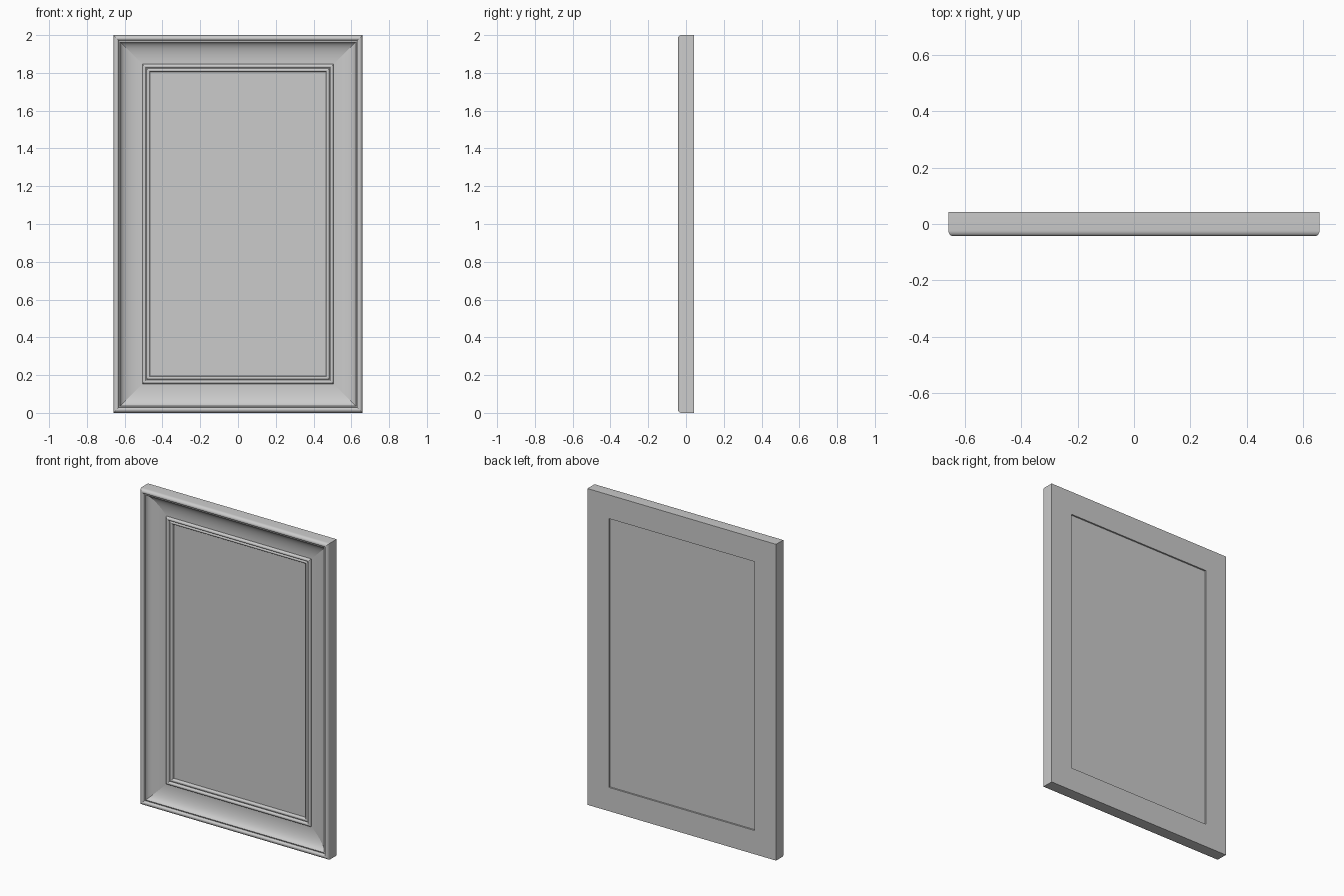
import bpy, bmesh, math

if "Cube" in bpy.data.objects:
    bpy.data.objects.remove(bpy.data.objects["Cube"])

W, H, D = 0.66, 2.0, 0.0425   # half width, height, half depth


def arc(cd, cy, rd, ry, a0, a1, n):
    """Points on an ellipse arc, in (inset, y) space, angles in degrees."""
    pts = []
    for i in range(n + 1):
        a = math.radians(a0 + (a1 - a0) * i / n)
        pts.append((cd + rd * math.cos(a), cy + ry * math.sin(a)))
    return pts


# Moulding cross-section: inset from the outer edge, and depth y
profile = [(0.0, D)]
profile += arc(0.016, -0.0225, 0.016, 0.02, 180, 270, 6)       # rounded outer edge
profile += arc(0.018, -0.0335, 0.009, 0.009, -90, 0, 4)        # lip rolls inward
profile += [(0.029, -0.028), (0.036, -0.031)]                  # small groove
profile += arc(0.145, -0.031, 0.108, 0.043, 180, 90, 12)[1:]   # wide cove
profile += [(0.154, 0.012)]
profile += arc(0.164, 0.007, 0.010, 0.009, 180, 360, 8)        # inner bead
profile += [(0.174, 0.013)]
profile += arc(0.185, 0.013, 0.009, 0.007, 180, 360, 6)        # sight-edge bead
profile += [(0.194, 0.026), (0.150, 0.026), (0.150, D)]        # rebate at the back

# Frame: the section swept round the four mitred corners
bm = bmesh.new()
rings = []
for sx, top in ((-1, 0), (1, 0), (1, 1), (-1, 1)):
    rings.append([bm.verts.new((sx * (W - d), y, H - d if top else d))
                  for d, y in profile])
n = len(profile)
for k in range(4):
    a, b = rings[k], rings[(k + 1) % 4]
    for i in range(n):
        j = (i + 1) % n
        bm.faces.new((a[i], b[i], b[j], a[j]))
for ring in rings:                       # crisp mitre lines
    for i in range(n):
        bm.edges.get((ring[i], ring[(i + 1) % n])).smooth = False
bmesh.ops.recalc_face_normals(bm, faces=bm.faces)
mesh = bpy.data.meshes.new("moulded_frame")
bm.to_mesh(mesh)
bm.free()
frame = bpy.data.objects.new("moulded_frame", mesh)
bpy.context.collection.objects.link(frame)
bpy.context.view_layer.objects.active = frame
frame.select_set(True)
bpy.ops.object.shade_smooth_by_angle(angle=math.radians(35))
frame.select_set(False)

# Flat panel held in the rebate
bpy.ops.mesh.primitive_cube_add(size=1, location=(0, 0.0295, H / 2))
panel = bpy.context.object
panel.name = "picture_panel"
panel.scale = (2 * (W - 0.151), 0.009, H - 0.302)
bpy.ops.object.transform_apply(location=False, rotation=False, scale=True)
